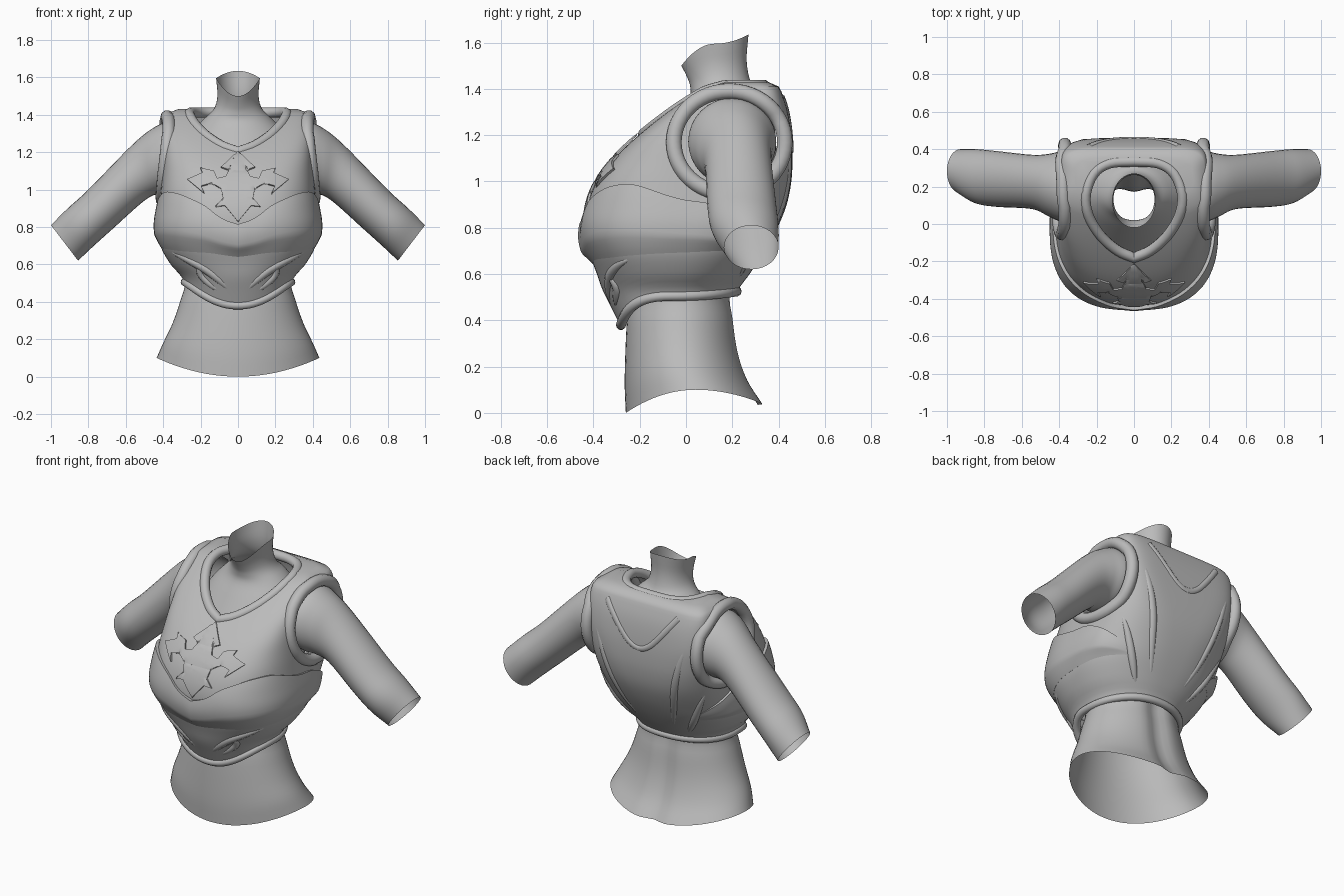
import bpy, bmesh, math
from math import sin, cos, pi, exp, copysign
from mathutils import Vector
from mathutils.bvhtree import BVHTree

if "Cube" in bpy.data.objects:
    bpy.data.objects.remove(bpy.data.objects["Cube"])

steel = bpy.data.materials.new("plain grey")
steel.diffuse_color = (0.5, 0.5, 0.5, 1)
steel.use_nodes = True
steel.node_tree.nodes["Principled BSDF"].inputs["Base Color"].default_value = steel.diffuse_color


def spline(table, x):
    """Smooth interpolation of rows (key, values...) at x."""
    x = min(max(x, table[0][0]), table[-1][0])
    i = max(k for k in range(len(table) - 1) if table[k][0] <= x)
    a, b = table[i], table[i + 1]
    p, q = table[max(i - 1, 0)], table[min(i + 2, len(table) - 1)]
    h = b[0] - a[0]
    t = (x - a[0]) / h
    out = []
    for k in range(1, len(a)):
        m0 = (b[k] - p[k]) / (b[0] - p[0]) * h
        m1 = (q[k] - a[k]) / (q[0] - a[0]) * h
        out.append((2*t**3 - 3*t*t + 1)*a[k] + (t**3 - 2*t*t + t)*m0
                   + (3*t*t - 2*t**3)*b[k] + (t**3 - t*t)*m1)
    return out


def finish(ob, angle=45):
    ob.data.materials.append(steel)
    bpy.ops.object.select_all(action='DESELECT')
    ob.select_set(True)
    bpy.context.view_layer.objects.active = ob
    bpy.ops.object.shade_smooth_by_angle(angle=math.radians(angle))


def add(name, verts, faces):
    me = bpy.data.meshes.new(name)
    me.from_pydata(verts, [], faces)
    ob = bpy.data.objects.new(name, me)
    bpy.context.collection.objects.link(ob)
    return ob


def grid(name, rows, closed=True, cap=False):
    """Skin a list of point rows."""
    n = len(rows[0])
    faces = [(r*n + c, r*n + (c+1) % n, (r+1)*n + (c+1) % n, (r+1)*n + c)
             for r in range(len(rows) - 1) for c in range(n if closed else n - 1)]
    if cap:
        faces.append(tuple((len(rows) - 1)*n + c for c in range(n)))
    return add(name, [p for r in rows for p in r], faces)


def modify(ob, kind, **kw):
    m = ob.modifiers.new(kind.lower(), kind)
    for k, v in kw.items():
        setattr(m, k, v)
    bpy.context.view_layer.objects.active = ob
    bpy.ops.object.modifier_apply(modifier=m.name)


def tube(name, pts, radius, closed=False, taper=False):
    cu = bpy.data.curves.new(name, 'CURVE')
    cu.dimensions, cu.bevel_depth, cu.bevel_resolution = '3D', radius, 3
    s = cu.splines.new('POLY')
    s.points.add(len(pts) - 1)
    for i, p in enumerate(pts):
        s.points[i].co = (*p, 1)
        s.points[i].radius = max(.1, sin(pi*i/(len(pts)-1))**.5) if taper else 1
    s.use_cyclic_u = closed
    ob = bpy.data.objects.new(name, cu)
    bpy.context.collection.objects.link(ob)
    bpy.ops.object.select_all(action='DESELECT')
    ob.select_set(True)
    bpy.context.view_layer.objects.active = ob
    bpy.ops.object.convert(target='MESH')
    finish(bpy.context.object)


def sample(points, n):
    table = [(i, *p) for i, p in enumerate(points)]
    return [spline(table, i*(len(points) - 1)/n) for i in range(n + 1)]


def power(v, e):
    return copysign(abs(v)**e, v)


# Body: waist, chest and neck (front z, side z, back z, half width, front y, back y)
body = [(.0, .10, .035, .435, -.26, .34), (.12, .18, .14, .40, -.265, .275),
        (.26, .28, .26, .352, -.262, .235), (.4, .4, .4, .31, -.255, .215),
        (.53, .53, .53, .28, -.24, .205), (.72, .72, .72, .32, -.28, .27),
        (.95, .95, .95, .35, -.25, .37), (1.15, 1.15, 1.15, .33, -.12, .39),
        (1.28, 1.28, 1.28, .27, -.035, .37), (1.36, 1.37, 1.38, .19, .015, .32),
        (1.41, 1.43, 1.43, .13, .018, .28), (1.45, 1.5, 1.52, .11, .005, .262),
        (1.5, 1.595, 1.635, .117, -.02, .27)]
rows = []
for zf, zs, zb, hw, yf, yb in sample(body, 48):
    row = []
    for j in range(64):
        a = 2*pi*j/64
        c = cos(a)
        z = zs + ((zf if c > 0 else zb) - zs)*c*c
        x, y = hw*sin(a), (yf + yb)/2 - (yb - yf)/2*c
        if c < 0 and z < 1:
            y -= .03*exp(-(x/.06)**2)      # spine hollow
        row.append((x, y, z))
    rows.append(row)
finish(grid("body", rows))

# Arms (top x, top z, bottom x, bottom z, front y, back y)
arm = [(.30, 1.35, .30, 1.0, .02, .38), (.38, 1.36, .38, .98, .01, .39),
       (.46, 1.325, .45, .97, .04, .375), (.57, 1.235, .52, .925, .08, .37),
       (.80, 1.0, .67, .79, .092, .39), (.91, .90, .77, .70, .11, .40),
       (1.0, .81, .855, .62, .165, .40)]
for side, label in ((1, "left"), (-1, "right")):
    rows = []
    for tx, tz, bx, bz, y0, y1 in sample(arm, 30):
        rows.append([(side*((tx+bx)/2 + (tx-bx)/2*cos(a)), (y0+y1)/2 + (y1-y0)/2*sin(a),
                      (tz+bz)/2 + (tz-bz)/2*cos(a)) for a in [2*pi*j/32 for j in range(32)]])
    finish(grid(label + "_arm", rows))

# Cuirass surface (z, half width, front y, back y, front squareness, back squareness)
shape = [(.34, .265, -.265, .19, 2.1, 2.1), (.45, .275, -.32, .20, 2.2, 2.2),
         (.53, .30, -.36, .225, 2.2, 2.2), (.6, .36, -.385, .275, 2.3, 2.3),
         (.7, .415, -.42, .34, 2.5, 2.5), (.8, .425, -.435, .395, 2.6, 2.7),
         (.9, .42, -.425, .435, 2.6, 3.2), (1.0, .412, -.385, .455, 2.8, 4),
         (1.1, .405, -.31, .46, 3.1, 5), (1.2, .40, -.205, .455, 3.8, 6),
         (1.3, .40, -.08, .44, 4.5, 6), (1.38, .39, .035, .415, 4.5, 6),
         (1.415, .37, .10, .395, 4.5, 5), (1.43, .32, .16, .355, 4, 4)]


def surf(a, z, off=0.0):
    hw, yf, yb, nf, nb = spline(shape, z)
    e = 2/(nf if cos(a) > 0 else nb)
    return Vector(((hw + off)*power(sin(a), e),
                   (yf + yb)/2 - ((yb - yf)/2 + off)*power(cos(a), e), z))


def hem(a):
    c = cos(a)
    return .505 - (.125*c**2.2 if c > 0 else -.02*c*c)


angles = [2*pi*j/96 for j in range(96)]
rows = [[surf(a, hem(a) + (1.43 - hem(a))*t/44) for a in angles] for t in range(45)]
cuirass = grid("cuirass", rows, cap=True)
bm = bmesh.new()
bm.from_mesh(cuirass.data)
skin = BVHTree.FromBMesh(bm)
bm.free()
modify(cuirass, 'SOLIDIFY', thickness=.02, offset=-1)

# Neck and arm openings
half = sample([(0, .335), (.13, .325), (.215, .27), (.258, .16), (.245, .05), (.18, -.06),
               (.09, -.14), (0, -.18)], 28)
neck = half + [(-x, y) for x, y in half[-2:0:-1]]
hole = [(.187 + .24*cos(a), 1.168 + .222*sin(a)) for a in [2*pi*j/48 for j in range(48)]]
cutters = [[[(x, y, z) for x, y in neck] for z in (1.1, 2)]]
for s in (1, -1):
    cutters.append([[(s*x, y, z) for y, z in hole] for x in (.22, .7)])
for rows in cutters:
    c = grid("cutter", rows, cap=True)
    bm = bmesh.new()
    bm.from_mesh(c.data)
    bmesh.ops.holes_fill(bm, edges=bm.edges)
    bmesh.ops.recalc_face_normals(bm, faces=bm.faces)
    bm.to_mesh(c.data)
    bm.free()
    c.hide_render = True
    modify(cuirass, 'BOOLEAN', object=c, operation='DIFFERENCE', solver='EXACT')
    bpy.data.objects.remove(c)
finish(cuirass)


def cast(p, d, fallback):
    hit = skin.ray_cast(Vector(p), Vector(d))[0]
    return hit if hit else Vector(fallback)


# Rolled rims, half sunk into the shell
sink = Vector((0, 0, .018))
tube("neck_rim", [cast((x, y, 3), (0, 0, -1), (x, y, 1.2)) - sink for x, y in neck], .028, True)
for s, label in ((1, "left"), (-1, "right")):
    rim = [cast((s*2, y, z), (-s, 0, 0), (s*.38, y, z)) for y, z in hole]
    tube(label + "_arm_rim", [(s*max(abs(p.x) - .008, .37), p.y, p.z) for p in rim], .035, True)
tube("hem_rim", [surf(a, hem(a), -.004) for a in angles], .022, True)

# Overlapping breast band (angle, top z, lower z)
band = [(0, .815, .64), (.15, .855, .65), (.3, .91, .66), (.5, .95, .665), (.75, .98, .67),
        (1.1, .985, .68), (1.5, .93, .69), (2.0, .84, .70), (2.5, .74, .70)]
rows = []
for j in range(81):
    a = -2.5 + 5*j/80
    top, low = spline(band, abs(a))
    fade = min(1, (2.52 - abs(a))/.5)
    row = []
    for t in range(17):
        z = low + (top - low)*t/16
        p = surf(a, z, (.016 + .010*sin(pi*t/16))*fade*min(1, .05 + t/5))
        p.y -= .010*exp(-abs(p.x)/.06)*min(1, t/4)     # centre keel
        row.append(p)
    rows.append(row)
plate = grid("breast_band", rows, closed=False)
bm = bmesh.new()
bm.from_mesh(plate.data)
bmesh.ops.recalc_face_normals(bm, faces=bm.faces)
bm.faces.ensure_lookup_table()
f = bm.faces[len(bm.faces)//2]
if f.normal.y > 0:
    bmesh.ops.reverse_faces(bm, faces=bm.faces)
bm.to_mesh(plate.data)
bm.free()
modify(plate, 'SOLIDIFY', thickness=.025, offset=-1)
finish(plate)

# Chest ornament: a pointed cross laid on the chest
out = [(0, 1.2), (.09, 1.115), (.05, 1.10), (.065, 1.065), (.11, 1.055), (.13, 1.095), (.2, 1.11),
       (.19, 1.085), (.27, 1.05), (.18, .975), (.195, 1.015), (.14, 1.03), (.09, 1.0), (.08, .95),
       (.12, .905), (.07, .91), (0, .825)]
out += [(-x, z) for x, z in out[-2:0:-1]]
orn = add("chest_ornament", [(x, 0, z) for x, z in out], [tuple(range(len(out)))])
bm = bmesh.new()
bm.from_mesh(orn.data)
bmesh.ops.triangulate(bm, faces=bm.faces)
for axis, lo, hi in ((0, -.26, .27), (2, .84, 1.2)):
    k = lo
    while k < hi:
        co, no = [0, 0, 0], [0, 0, 0]
        co[axis], no[axis] = k, 1
        bmesh.ops.bisect_plane(bm, geom=bm.verts[:] + bm.edges[:] + bm.faces[:],
                               plane_co=co, plane_no=no)
        k += .02
bmesh.ops.triangulate(bm, faces=bm.faces)
for v in bm.verts:
    v.co = cast((v.co.x, -2, v.co.z), (0, 1, 0), v.co) + Vector((0, -.006, .004))
bm.to_mesh(orn.data)
bm.free()
modify(orn, 'SOLIDIFY', thickness=.01, offset=0)
finish(orn, 40)

# Raised trim on belly and back: (name, facing, radius, points x/z)
trims = [("belly_leaf", -1, .026, [(.02, .44), (.09, .51), (.17, .575), (.27, .63), (.36, .67)]),
         ("belly_petal", -1, .024, [(.08, .45), (.14, .49), (.19, .54), (.2, .58), (.17, .62)]),
         ("back_seam", 1, .028, [(.33, 1.30), (.27, 1.12), (.22, .95), (.16, .75), (.08, .56)]),
         ("back_curl", 1, .026, [(.36, .92), (.31, .82), (.26, .72), (.21, .64), (.16, .57)]),
         ("back_yoke", 1, .024, [(.24, 1.36), (.16, 1.26), (.09, 1.18), (.04, 1.145), (0, 1.135)])]
for name, face, r, pts in trims:
    for s, label in ((1, "left_"), (-1, "right_")):
        path = [cast((s*x, 2*face, z), (0, -face, 0), (s*x, 0, z)) - Vector((0, face*r*.7, 0))
                for x, z in sample(pts, 20)]
        tube(label + name, path, r, taper=name != "back_yoke")
